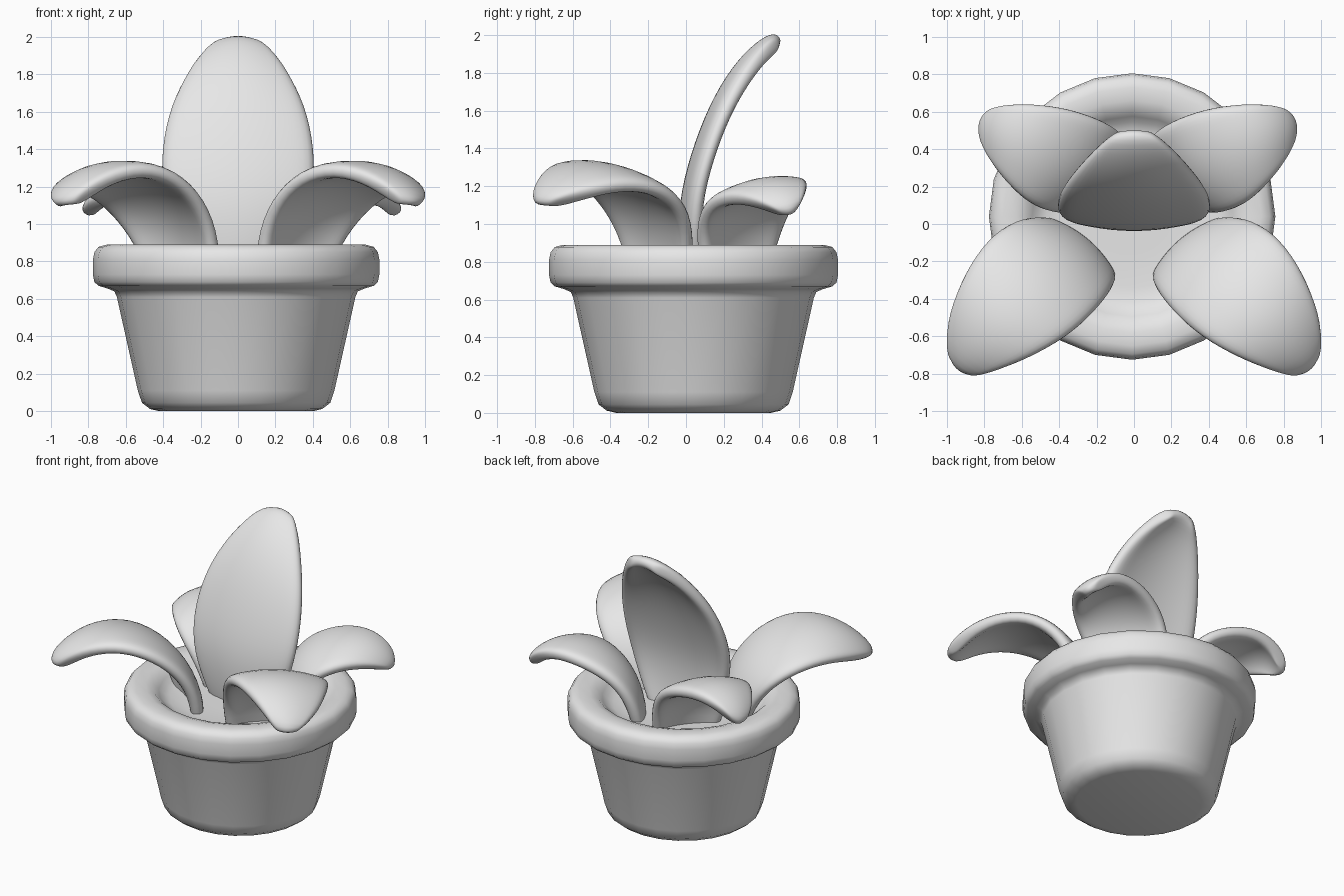
import bpy, bmesh, math
from mathutils import Vector

if "Cube" in bpy.data.objects:
    bpy.data.objects.remove(bpy.data.objects["Cube"])

grey = bpy.data.materials.new("light grey clay")
grey.use_nodes = True
grey.diffuse_color = (0.8, 0.8, 0.8, 1)
grey.node_tree.nodes["Principled BSDF"].inputs["Base Color"].default_value = (0.8, 0.8, 0.8, 1)

POT_CENTRE = Vector((-0.01, 0.04, 0))


def finish(name, bm, sharp_angle):
    """Turn a bmesh into a smooth shaded object with the clay material."""
    bmesh.ops.recalc_face_normals(bm, faces=bm.faces)
    mesh = bpy.data.meshes.new(name)
    bm.to_mesh(mesh)
    bm.free()
    mesh.materials.append(grey)
    obj = bpy.data.objects.new(name, mesh)
    bpy.context.collection.objects.link(obj)
    bpy.ops.object.select_all(action="DESELECT")
    obj.select_set(True)
    bpy.context.view_layer.objects.active = obj
    bpy.ops.object.shade_smooth_by_angle(angle=math.radians(sharp_angle))
    return obj


def lathe(name, profile, sides=24):
    """Revolve (radius, height) points about the pot axis; ends on the axis close it."""
    bm = bmesh.new()
    verts = [bm.verts.new(POT_CENTRE + Vector((0, r, z))) for r, z in profile]
    edges = [bm.edges.new(pair) for pair in zip(verts, verts[1:])]
    bmesh.ops.spin(bm, geom=verts + edges, cent=POT_CENTRE, axis=(0, 0, 1),
                   angle=math.tau, steps=sides, use_duplicate=False)
    bmesh.ops.remove_doubles(bm, verts=bm.verts, dist=0.0005)
    return finish(name, bm, 60)


def leaf(name, edge_a, edge_b, bulge, thickness=0.088, columns=6):
    """Span an arched blade between two edge curves, then thicken and round it."""
    a, b = [Vector(p) for p in edge_a], [Vector(p) for p in edge_b]
    mids = [(p + q) / 2 for p, q in zip(a, b)]
    last = len(mids) - 1
    bm = bmesh.new()
    rows = []
    for i, (p, q) in enumerate(zip(a, b)):
        along = (mids[min(i + 1, last)] - mids[max(i - 1, 0)]).normalized()
        arch = along.cross(q - p).normalized() * bulge * min(1, (q - p).length * 2)
        if i == last:
            arch += along * 0.03  # rounded tip
        rows.append([bm.verts.new(p.lerp(q, t) + arch * 4 * t * (1 - t))
                     for t in (c / columns for c in range(columns + 1))])
    for low, high in zip(rows, rows[1:]):
        for c in range(columns):
            bm.faces.new((low[c], low[c + 1], high[c + 1], high[c]))
    obj = finish(name, bm, 180)
    solid = obj.modifiers.new("thickness", "SOLIDIFY")
    solid.thickness, solid.offset = thickness, 0
    smooth = obj.modifiers.new("rounding", "SUBSURF")
    smooth.levels = smooth.render_levels = 2


def flip(points, centre):
    return [(2 * centre - x, y, z) for x, y, z in points]


# Pot with a thick rounded rim, flowing inside into the soil surface
lathe("pot", [(0, 0), (0.41, 0), (0.46, 0.012), (0.503, 0.045), (0.525, 0.11),
              (0.637, 0.61), (0.65, 0.64), (0.685, 0.655), (0.735, 0.67), (0.757, 0.69),
              (0.765, 0.73), (0.765, 0.81), (0.757, 0.85), (0.735, 0.878), (0.69, 0.89),
              (0.62, 0.888), (0.57, 0.872), (0.535, 0.84), (0.505, 0.81), (0.46, 0.79),
              (0.38, 0.78), (0.2, 0.778), (0, 0.778)])

# Tall back-leaning leaf: half width, y, z up the blade
blade = [(0.2, 0.08, 0.66), (0.31, 0.06, 0.86), (0.4, 0.055, 1.1), (0.42, 0.115, 1.34),
         (0.38, 0.205, 1.58), (0.29, 0.315, 1.77), (0.19, 0.42, 1.9), (0.1, 0.49, 1.955)]
leaf("tall_leaf", blade, flip(blade, 0), 0.055)

# Pair of drooping front leaves
front_inner = [(0.12, -0.29, 0.66), (0.11, -0.33, 0.9), (0.18, -0.44, 1.11), (0.32, -0.58, 1.25),
               (0.5, -0.69, 1.295), (0.7, -0.77, 1.23), (0.86, -0.8, 1.11)]
front_outer = [(0.45, 0.0, 0.66), (0.55, 0.02, 0.9), (0.68, 0.0, 1.07), (0.82, -0.12, 1.18),
               (0.93, -0.32, 1.2), (0.99, -0.52, 1.15), (0.975, -0.71, 1.1)]

# Pair of smaller back leaves
back_inner = [(0.08, 0.42, 0.66), (0.1, 0.48, 0.9), (0.19, 0.55, 1.08), (0.38, 0.62, 1.18),
              (0.58, 0.645, 1.21), (0.73, 0.635, 1.16), (0.81, 0.59, 1.08)]
back_outer = [(0.35, 0.11, 0.66), (0.42, 0.07, 0.9), (0.52, 0.075, 1.03), (0.63, 0.13, 1.11),
              (0.73, 0.24, 1.13), (0.81, 0.37, 1.1), (0.845, 0.5, 1.05)]

for name, near, far, bulge, centre in (("front", front_inner, front_outer, 0.06, 0),
                                       ("back", back_outer, back_inner, 0.055, 0.02)):
    leaf(name + "_leaf_left", near, far, bulge)
    leaf(name + "_leaf_right", flip(far, centre), flip(near, centre), bulge)
